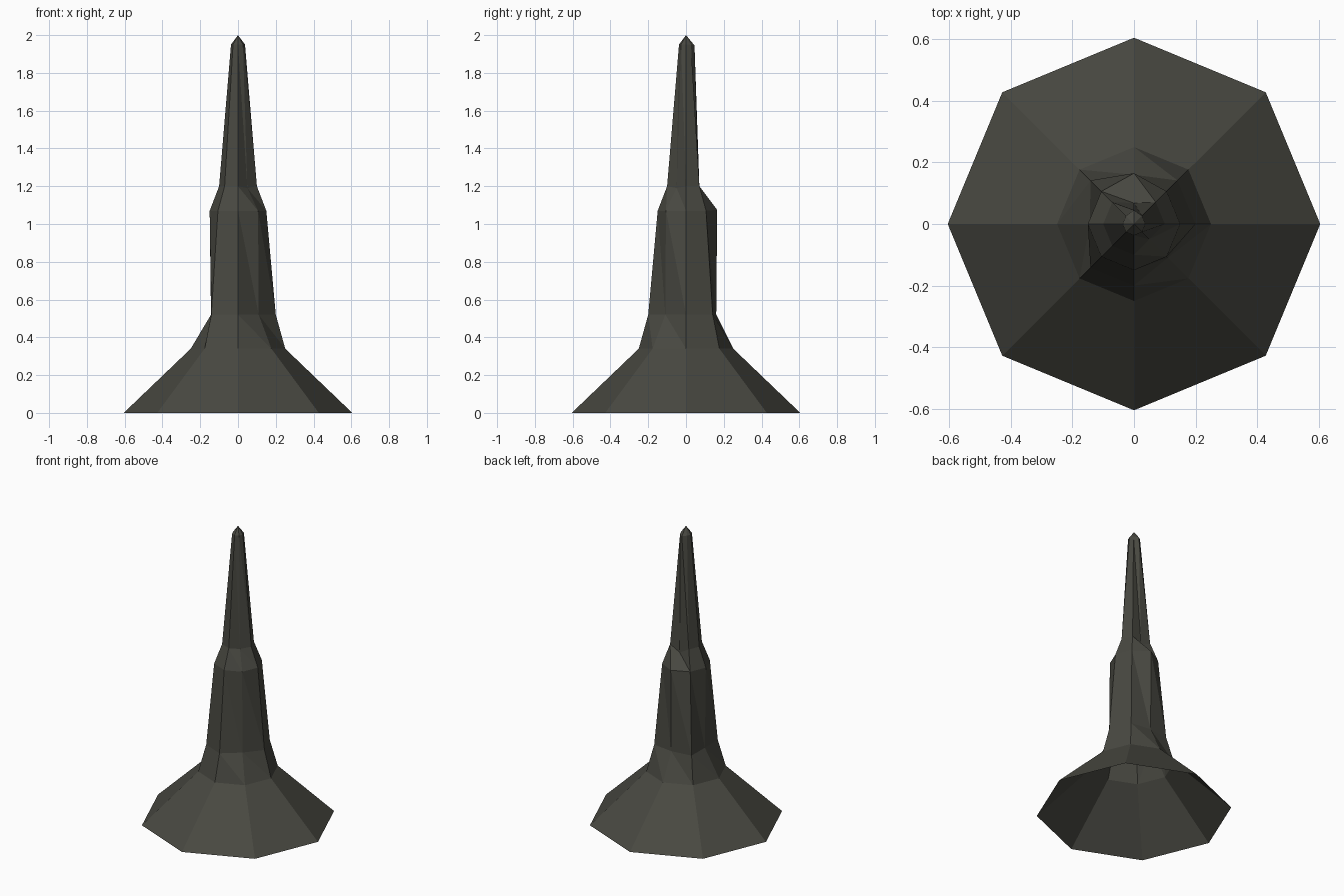
import bpy, bmesh, math

if "Cube" in bpy.data.objects:
    bpy.data.objects.remove(bpy.data.objects["Cube"])

SIDES = 8
# Regular octagonal rings: (height, radius)
rings = [(0, 0.605), (0.34, 0.25), (0.52, 0.2), (1.07, 0.15), (1.2, 0.1), (1.95, 0.037)]
# Chipped corners: (ring, corner) -> (radius, height); corner 0 = +x, 2 = back, 6 = front
chips = {
    (2, 2): (0.16, 0.52), (2, 4): (0.143, 0.52), (2, 7): (0.155, 0.52),
    (3, 2): (0.165, 1.075), (4, 2): (0.068, 1.16), (4, 7): (0.07, 1.19),
    (5, 2): (0.045, 1.945),
}

mat = bpy.data.materials.new("dark olive stone")
mat.diffuse_color = (0.065, 0.065, 0.053, 1)
mat.use_nodes = True
mat.node_tree.nodes["Principled BSDF"].inputs["Base Color"].default_value = mat.diffuse_color

# Rock spire: open-bottomed shell lofted through the rings
bm = bmesh.new()
loops = []
for i, (z, r) in enumerate(rings):
    loop = []
    for k in range(SIDES):
        rad, h = chips.get((i, k), (r, z))
        a = 2 * math.pi * k / SIDES
        loop.append(bm.verts.new((rad * math.cos(a), rad * math.sin(a), h)))
    loops.append(loop)

for i, (lo, hi) in enumerate(zip(loops, loops[1:])):
    for k in range(SIDES):
        n = (k + 1) % SIDES
        bm.faces.new((lo[k], lo[n], hi[k]))
        bm.faces.new((lo[n], hi[n], hi[k]))
    # crease towards the chipped front-right corner
    if i == 1:
        bmesh.ops.rotate_edges(bm, edges=[], use_ccw=False)

# Pointed tip
tip = bm.verts.new((0, 0, 2))
for k in range(SIDES):
    bm.faces.new((loops[-1][k], loops[-1][(k + 1) % SIDES], tip))

mesh = bpy.data.meshes.new("rock_spire")
bm.to_mesh(mesh)
bm.free()
mesh.materials.append(mat)
spire = bpy.data.objects.new("rock_spire", mesh)
bpy.context.collection.objects.link(spire)
